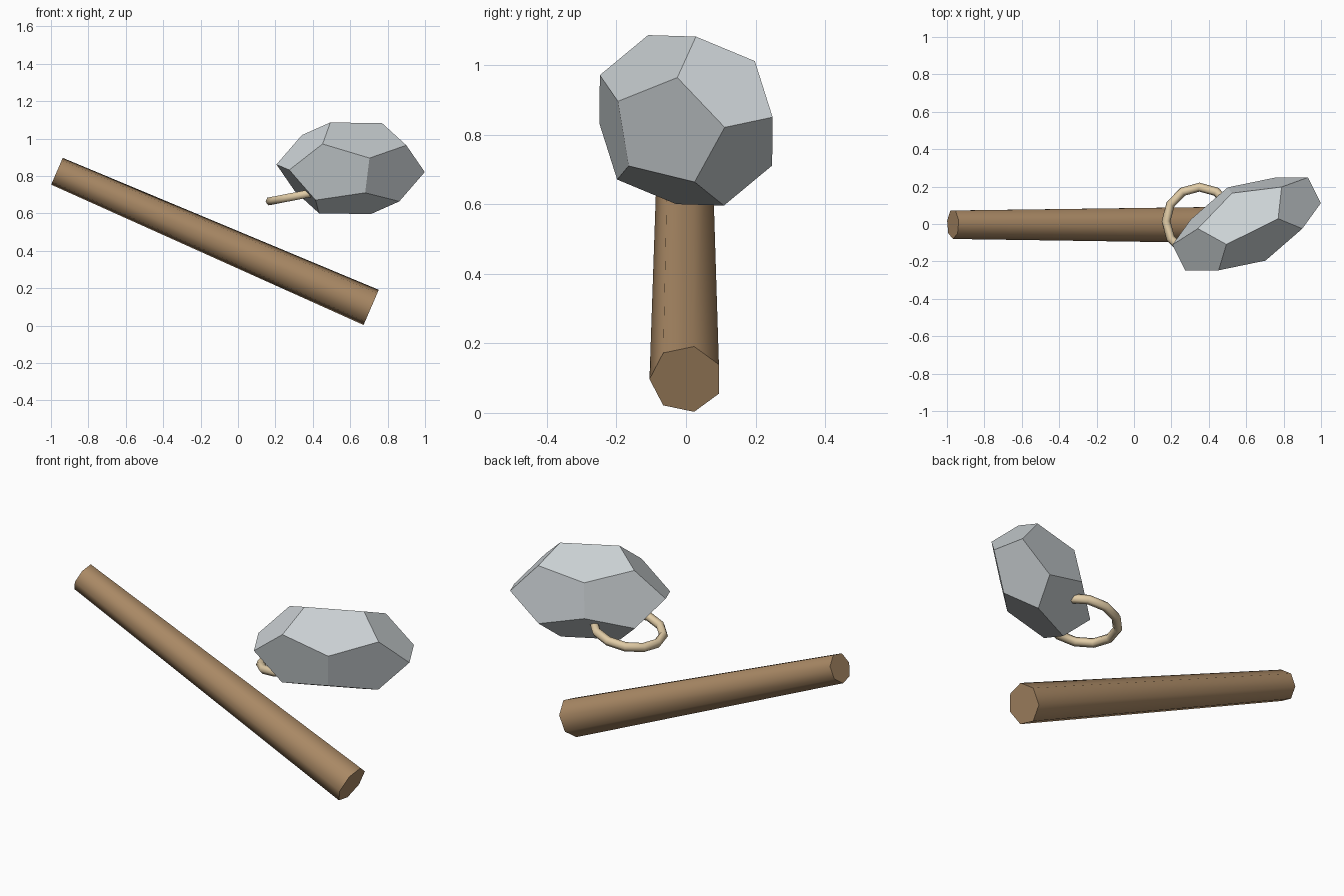
import bpy, bmesh
from math import cos, sin, pi, radians
from itertools import product
from mathutils import Vector, Matrix

if "Cube" in bpy.data.objects:
    bpy.data.objects.remove(bpy.data.objects["Cube"])


def material(name, rgb):
    m = bpy.data.materials.new(name)
    m.diffuse_color = (*rgb, 1)
    m.use_nodes = True
    m.node_tree.nodes["Principled BSDF"].inputs["Base Color"].default_value = m.diffuse_color
    return m


def add_object(name, bm, mat, smooth_angle=None):
    bmesh.ops.recalc_face_normals(bm, faces=bm.faces)
    me = bpy.data.meshes.new(name)
    bm.to_mesh(me)
    bm.free()
    ob = bpy.data.objects.new(name, me)
    bpy.context.collection.objects.link(ob)
    me.materials.append(mat)
    if smooth_angle:
        bpy.ops.object.select_all(action='DESELECT')
        ob.select_set(True)
        bpy.context.view_layer.objects.active = ob
        bpy.ops.object.shade_smooth_by_angle(angle=radians(smooth_angle))
    return ob


def bridge(bm, a, b):
    n = len(a)
    for i in range(n):
        bm.faces.new((a[i], a[(i + 1) % n], b[(i + 1) % n], b[i]))


# Handle: tapered seven-sided log
SIDES = 7
thin, thick = Vector((-0.968, 0, 0.825)), Vector((0.712, 0, 0.097))
side = Vector((0, -1, 0))
up = (thick - thin).normalized().cross(side)
bm = bmesh.new()
rings = []
for centre, r in ((thin, 0.08), (thick, 0.105)):
    angles = [2 * pi * i / SIDES for i in range(SIDES)]
    rings.append([bm.verts.new(centre + r * (cos(t) * side + sin(t) * up)) for t in angles])
    bm.faces.new(rings[-1])
bridge(bm, *rings)
add_object("handle", bm, material("wood", (0.40, 0.25, 0.13)), 60)

# Stone head: dodecahedron squashed along three skewed axes
PHI = (1 + 5 ** 0.5) / 2
axes = Matrix(((-0.110, -0.070, -0.127),
               (-0.203, -0.042, 0.061),
               (-0.015, -0.137, 0.057))).transposed()
points = [Vector(p) for p in product((-1, 1), repeat=3)]
for s, t in product((-1, 1), repeat=2):
    a, b = s / PHI, t * PHI
    points += [Vector((0, a, b)), Vector((a, b, 0)), Vector((b, 0, a))]
bm = bmesh.new()
for p in points:
    bm.verts.new(p)
bmesh.ops.convex_hull(bm, input=bm.verts)
bmesh.ops.dissolve_limit(bm, angle_limit=radians(2), verts=bm.verts, edges=bm.edges)
bm.transform(Matrix.Translation((0.602, 0, 0.841)) @ axes.to_4x4())
add_object("stone_head", bm, material("stone", (0.60, 0.64, 0.66)))

# Rope loop: tilted ring passing through the stone
MAJOR, MINOR = 12, 6
R, r = 0.182, 0.024
bm = bmesh.new()
loops = []
for i in range(MAJOR):
    u = 2 * pi * i / MAJOR
    ring = []
    for j in range(MINOR):
        v = 2 * pi * j / MINOR
        d = R + r * cos(v)
        ring.append(bm.verts.new((d * cos(u), d * sin(u), r * sin(v))))
    loops.append(ring)
for i in range(MAJOR):
    bridge(bm, loops[i], loops[(i + 1) % MAJOR])
bm.transform(Matrix.Translation((0.35, 0.015, 0.70)) @ Matrix.Rotation(radians(-11), 4, 'Y'))
add_object("rope_loop", bm, material("rope", (0.75, 0.60, 0.38)), 75)
